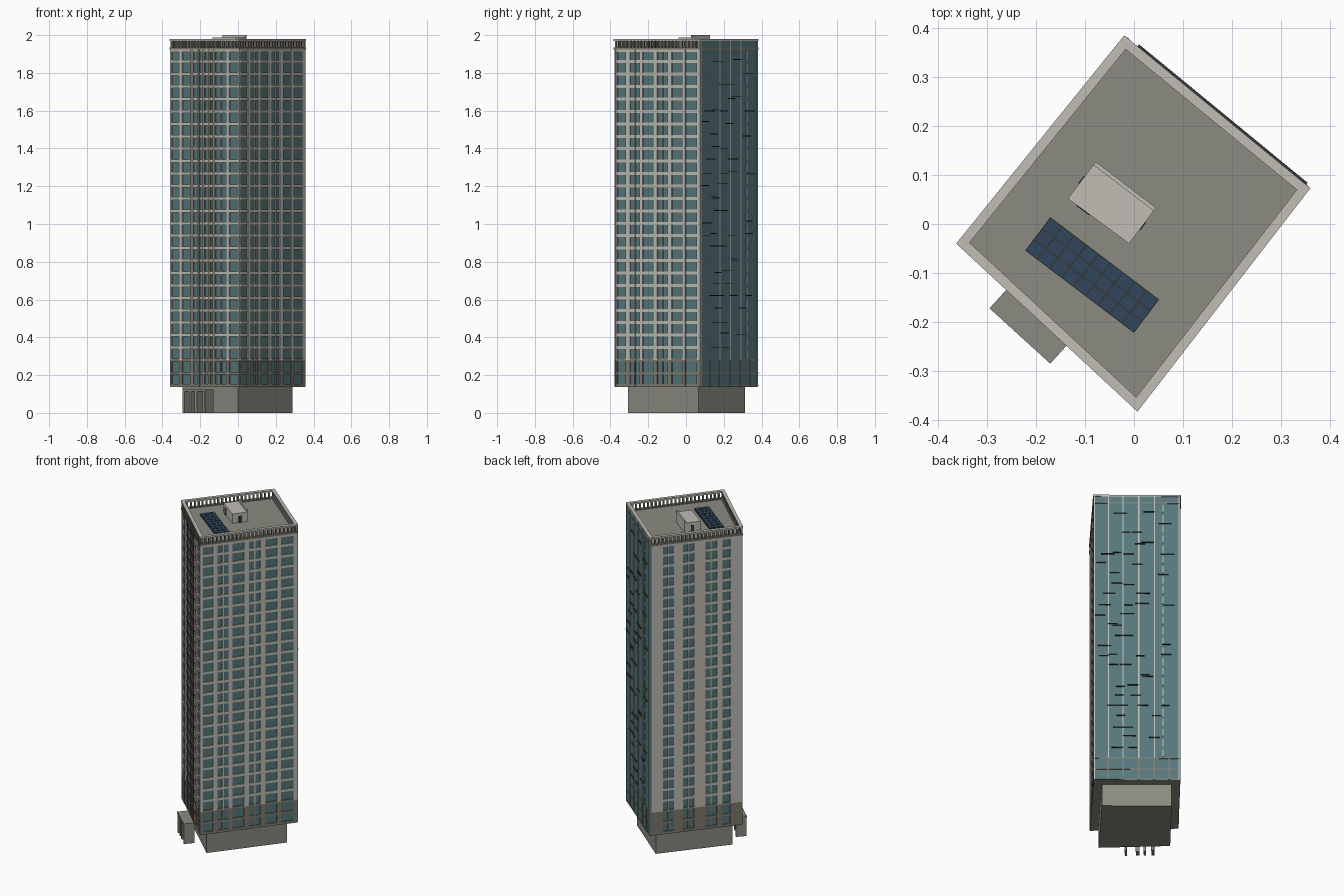
import bpy, bmesh, math, random
from mathutils import Vector

if "Cube" in bpy.data.objects:
    bpy.data.objects.remove(bpy.data.objects["Cube"])

random.seed(4)


def material(name, r, g, b):
    m = bpy.data.materials.new(name)
    m.diffuse_color = [(c / 255 / 12.92 if c < 11 else ((c / 255 + 0.055) / 1.055) ** 2.4)
                       for c in (r, g, b)] + [1]
    m.use_nodes = True
    m.node_tree.nodes["Principled BSDF"].inputs["Base Color"].default_value = m.diffuse_color
    return m


LIGHT = material("light_stone", 192, 190, 181)
CONCRETE = material("grey_concrete", 140, 139, 129)
TAUPE = material("taupe_cladding", 128, 124, 112)
GLASS = material("teal_glass", 86, 120, 125)
NAVY = material("solar_navy", 48, 70, 92)
DARK = material("dark_metal", 50, 56, 58)


def prism(bm, pts, z0, z1):
    """Extruded polygon, points counter-clockwise."""
    lo = [bm.verts.new((p[0], p[1], z0)) for p in pts]
    hi = [bm.verts.new((p[0], p[1], z1)) for p in pts]
    bm.faces.new(lo[::-1])
    bm.faces.new(hi)
    for i in range(len(pts)):
        j = (i + 1) % len(pts)
        bm.faces.new((lo[i], lo[j], hi[j], hi[i]))


def make(name, mat, prisms):
    bm = bmesh.new()
    for p in prisms:
        prism(bm, *p)
    me = bpy.data.meshes.new(name)
    bm.to_mesh(me)
    bm.free()
    me.materials.append(mat)
    ob = bpy.data.objects.new(name, me)
    bpy.context.collection.objects.link(ob)
    return ob


class Side:
    """Local frame of a wall running from p to q, with depth measured outwards."""
    def __init__(self, p, q):
        self.p, self.len = Vector(p), (Vector(q) - Vector(p)).length
        self.u = (Vector(q) - Vector(p)).normalized()
        self.n = Vector((self.u.y, -self.u.x))

    def at(self, f, d):
        return self.p + self.u * f * self.len + self.n * d

    def box(self, f0, f1, z0, z1, d0, d1):
        return ([self.at(f0, d1), self.at(f1, d1), self.at(f1, d0), self.at(f0, d0)][::-1]
                if d1 < d0 else
                [self.at(f0, d1), self.at(f1, d1), self.at(f1, d0), self.at(f0, d0)], z0, z1)


def inset(poly, d):
    out = []
    for i, c in enumerate(poly):
        a, b = Side(poly[i - 1], c), Side(c, poly[(i + 1) % 4])
        out.append(Vector(c) - (a.n + b.n) * d / (1 + a.n.dot(b.n)))
    return out


PLAN = [(-0.363, -0.04), (0.007, -0.383), (0.36, 0.073), (-0.02, 0.385)]
Z0, ZP, ZT = 0.14, 0.28, 1.925
FLOORS = 25
PITCH = (ZT - ZP) / FLOORS
body = inset(PLAN, 0.003)
core = inset(PLAN, 0.010)
sides = [Side(body[i], body[(i + 1) % 4]) for i in range(4)]

# Ground floor, glazed core and roof deck
make("base", CONCRETE, [(inset(PLAN, 0.051), 0, Z0)])
make("tower_glass", GLASS, [(core, Z0 + 0.004, ZT - 0.004)])
make("soffit", CONCRETE, [(inset(PLAN, 0.004), Z0 - 0.002, Z0 + 0.006)])
make("roof_deck", CONCRETE, [(inset(PLAN, 0.006), ZT - 0.006, ZT + 0.005)])

# Window columns along each wall, as fractions of its length
columns = {
    "left": (sides[0], [(.02, .13), (.17, .29), (.335, .385), (.42, .46), (.495, .545),
                        (.575, .61), (.65, .72), (.735, .805), (.85, .98)]),
    "right": (sides[1], [(.03, .13), (.18, .23), (.243, .293), (.33, .45), (.50, .555),
                         (.568, .62), (.67, .79), (.83, .96)]),
    "rear": (sides[3], [(.14, .195), (.207, .262), (.355, .41), (.422, .477),
                        (.60, .655), (.667, .722), (.785, .87)]),
}
for name, (s, cols) in columns.items():
    edges = [0] + [e for c in cols for e in c] + [1]
    piers = list(zip(edges[::2], edges[1::2]))
    bay = [p for p in piers if name == "left" and p[0] > .28 and p[1] < .66]
    plain = [p for p in piers if p not in bay]
    make(name + "_piers", LIGHT, [s.box(a, b, ZP, ZT, -0.009, 0) for a, b in plain])
    if bay:
        make(name + "_bay_piers", TAUPE, [s.box(a, b, ZP, ZT, -0.009, 0) for a, b in bay])
    make(name + "_podium_piers", TAUPE, [s.box(a, b, Z0, ZP, -0.009, 0) for a, b in piers])
    # Floor bands between the piers
    bands = [s.box(a, b, z - 0.008, z + 0.008, -0.009, -0.001)
             for a, b in cols for z in [ZP + PITCH * k for k in range(1, FLOORS)] + [ZT - 0.006]]
    make(name + "_floor_bands", LIGHT, bands)
    make(name + "_podium_bands", TAUPE, [s.box(a, b, z - 0.007, z + 0.007, -0.009, -0.001)
                                         for a, b in cols for z in (Z0 + 0.007, 0.21, ZP)])

# Curtain wall on the far side, rising past the roof
g = sides[2]
make("curtain_wall", GLASS, [g.box(0, 1, Z0, 1.975, -0.009, 0.001)])
make("curtain_mullions", LIGHT, [g.box(f - .006, f + .006, Z0, 1.97, 0, 0.004)
                                 for f in (.012, .17, .34, .52, .70, .985)])
make("curtain_dashed_mullion", LIGHT, [g.box(.795, .807, ZP + PITCH * k + 0.01, ZP + PITCH * (k + 1) - 0.01,
                                             0, 0.004) for k in range(FLOORS)])
fins = []
for k in range(1, FLOORS):
    for n in range(4 if k % 5 == 0 else 2):
        f = random.uniform(0.01, 0.83)
        z = ZP + PITCH * (k + random.choice((0, 0.15)))
        fins.append(g.box(f, f + random.uniform(.09, .16), z, z + 0.004, 0, 0.008))
make("curtain_fins", DARK, fins)
make("curtain_podium_frame", TAUPE,
     [g.box(0, 1, z - .003, z + .003, 0, 0.003) for z in (0.145, 0.21, ZP)]
     + [g.box(f - .008, f + .008, Z0, ZP, 0, 0.0045) for f in (.17, .34, .52, .70, .87)])

# Parapet of upright slats under a coping
outer = [Side(PLAN[i], PLAN[(i + 1) % 4]) for i in range(4)]
slats = []
for i in (0, 1, 3):
    s = outer[i]
    count = round(s.len / 0.023)
    slats += [s.box((k + .3) / count, (k + .7) / count, ZT, 1.972, -0.014, -0.002) for k in range(count)]
make("parapet_slats", TAUPE, slats)
inner = inset(PLAN, 0.020)
make("parapet_coping", LIGHT, [([PLAN[i], PLAN[(i + 1) % 4], inner[(i + 1) % 4], inner[i]], 1.970, 1.98)
                               for i in range(4)])
make("parapet_kerb", TAUPE, [([PLAN[i], PLAN[(i + 1) % 4], inner[(i + 1) % 4], inner[i]], ZT, ZT + 0.010)
                             for i in range(4)])

# Rooftop plant room with a raised edge and doors
room = [(-0.135, 0.052), (-0.01, -0.04), (0.045, 0.033), (-0.078, 0.127)]
make("plant_room", LIGHT, [(room, ZT, 1.988)])
back = Side(room[2], room[3])
make("plant_room_upstand", LIGHT, [back.box(0, 1, 1.98, 2.0, -0.008, 0)])
doors = []
for i, f in ((0, .15), (1, .4), (3, .4)):
    s = Side(room[i], room[(i + 1) % 4])
    doors.append(s.box(f, f + .2, ZT + 0.005, 1.97, -0.001, 0.002))
make("plant_room_doors", DARK, doors)

# Solar array
a = Side((-0.222, -0.054), (0.0, -0.222))
W = 0.085
make("solar_backing", DARK, [a.box(0, 1, ZT + 0.004, ZT + 0.012, -W, 0)])
make("solar_panels", NAVY, [a.box((i + .06) / 9, (i + .94) / 9, ZT + 0.01, ZT + 0.015,
                                  -W * (j + .94) / 3, -W * (j + .06) / 3)
                            for i in range(9) for j in range(3)])

# Open entrance porch
e = Side((-0.295, -0.172), (-0.171, -0.285))
make("porch_roof", CONCRETE, [e.box(0, 1, 0.112, 0.125, -0.063, 0)])
make("porch_walls", CONCRETE, [e.box(f0, f1, 0, 0.113, -0.062, -0.001)
                               for f0, f1 in ((.01, .10), (.92, .99))])
make("porch_piers", CONCRETE, [e.box(f0, f1, 0, 0.113, -0.05, -0.003)
                               for f0, f1 in ((.28, .36), (.50, .62))])
